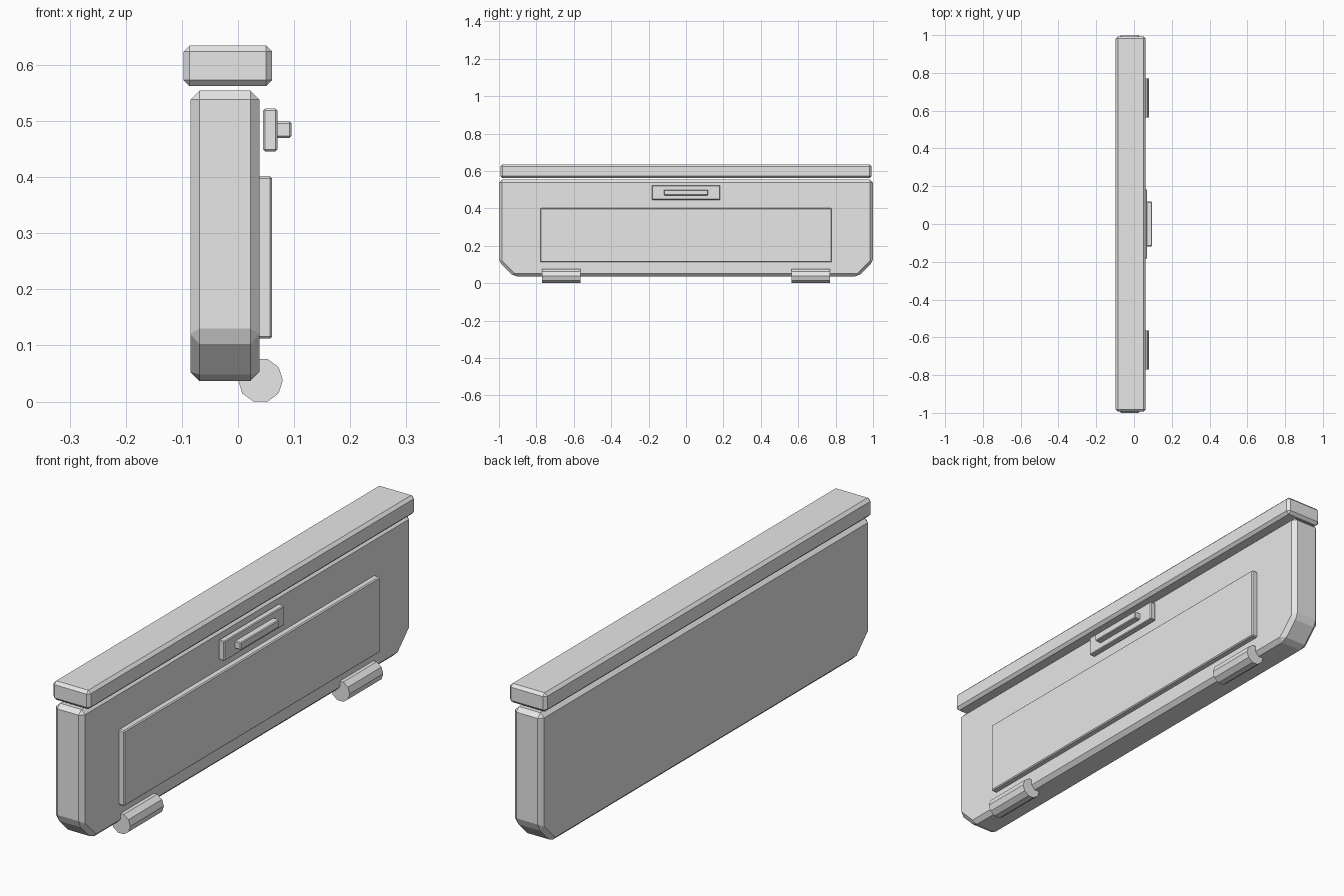
import bpy
import bmesh
import math
from mathutils import Matrix

cube = bpy.data.objects.get("Cube")
if cube:
    bpy.data.objects.remove(cube)

GREY = (0.8, 0.8, 0.8, 1.0)
grey = bpy.data.materials.new("plain_grey")
grey.use_nodes = True
grey.diffuse_color = GREY
grey.node_tree.nodes["Principled BSDF"].inputs["Base Color"].default_value = GREY


def finish(name, bm, bevel=0):
    """Turn a bmesh into a flat-shaded object, with chamfered edges if asked."""
    bmesh.ops.recalc_face_normals(bm, faces=bm.faces)
    if bevel:
        bmesh.ops.bevel(bm, geom=bm.edges[:], offset=bevel, segments=1,
                        affect='EDGES', clamp_overlap=True)
    mesh = bpy.data.meshes.new(name)
    bm.to_mesh(mesh)
    bm.free()
    mesh.materials.append(grey)
    obj = bpy.data.objects.new(name, mesh)
    bpy.context.collection.objects.link(obj)
    return obj


def slab(name, profile, x0, x1, bevel):
    """Extrude a (y, z) outline from x0 to x1."""
    bm = bmesh.new()
    face = bm.faces.new([bm.verts.new((x0, y, z)) for y, z in profile])
    extruded = bmesh.ops.extrude_face_region(bm, geom=[face])
    verts = [v for v in extruded["geom"] if isinstance(v, bmesh.types.BMVert)]
    bmesh.ops.translate(bm, vec=(x1 - x0, 0, 0), verts=verts)
    return finish(name, bm, bevel)


def plate(name, half_y, z0, z1, x0, x1, bevel):
    """Chamfered rectangular block centred on y."""
    outline = [(-half_y, z0), (half_y, z0), (half_y, z1), (-half_y, z1)]
    return slab(name, outline, x0, x1, bevel)


# Main board with clipped lower corners
half = [(0.923, 0.037), (1.0, 0.114), (1.0, 0.554)]
outline = half + [(-y, z) for y, z in reversed(half)]
slab("main_board", outline, -0.085, 0.038, 0.016)

# Top rail floating just above the board
plate("top_rail", 0.993, 0.562, 0.635, -0.097, 0.061, 0.011)

# Raised panel, latch plate and grip on the +x side
plate("raised_panel", 0.778, 0.112, 0.402, 0.03, 0.061, 0.004)
plate("latch_plate", 0.183, 0.446, 0.522, 0.045, 0.07, 0.003)
plate("latch_grip", 0.118, 0.47, 0.499, 0.066, 0.095, 0.003)

# Ten-sided hinge barrels along the lower edge
for side, y in (("right", 0.667), ("left", -0.667)):
    bm = bmesh.new()
    place = Matrix.Translation((0.04, y, 0.038)) @ Matrix.Rotation(math.pi / 2, 4, 'X')
    bmesh.ops.create_cone(bm, cap_ends=True, segments=10, radius1=0.04,
                          radius2=0.04, depth=0.204, matrix=place)
    # Put a corner on the x axis so the barrel has a flat top and bottom
    angles = [math.atan2(v.co.z - 0.038, v.co.x - 0.04) for v in bm.verts]
    turn = -min(angles, key=abs)
    bmesh.ops.rotate(bm, verts=bm.verts, cent=(0.04, y, 0.038),
                     matrix=Matrix.Rotation(-turn, 3, 'Y'))
    finish("hinge_barrel_" + ("back" if y > 0 else "front"), bm)
